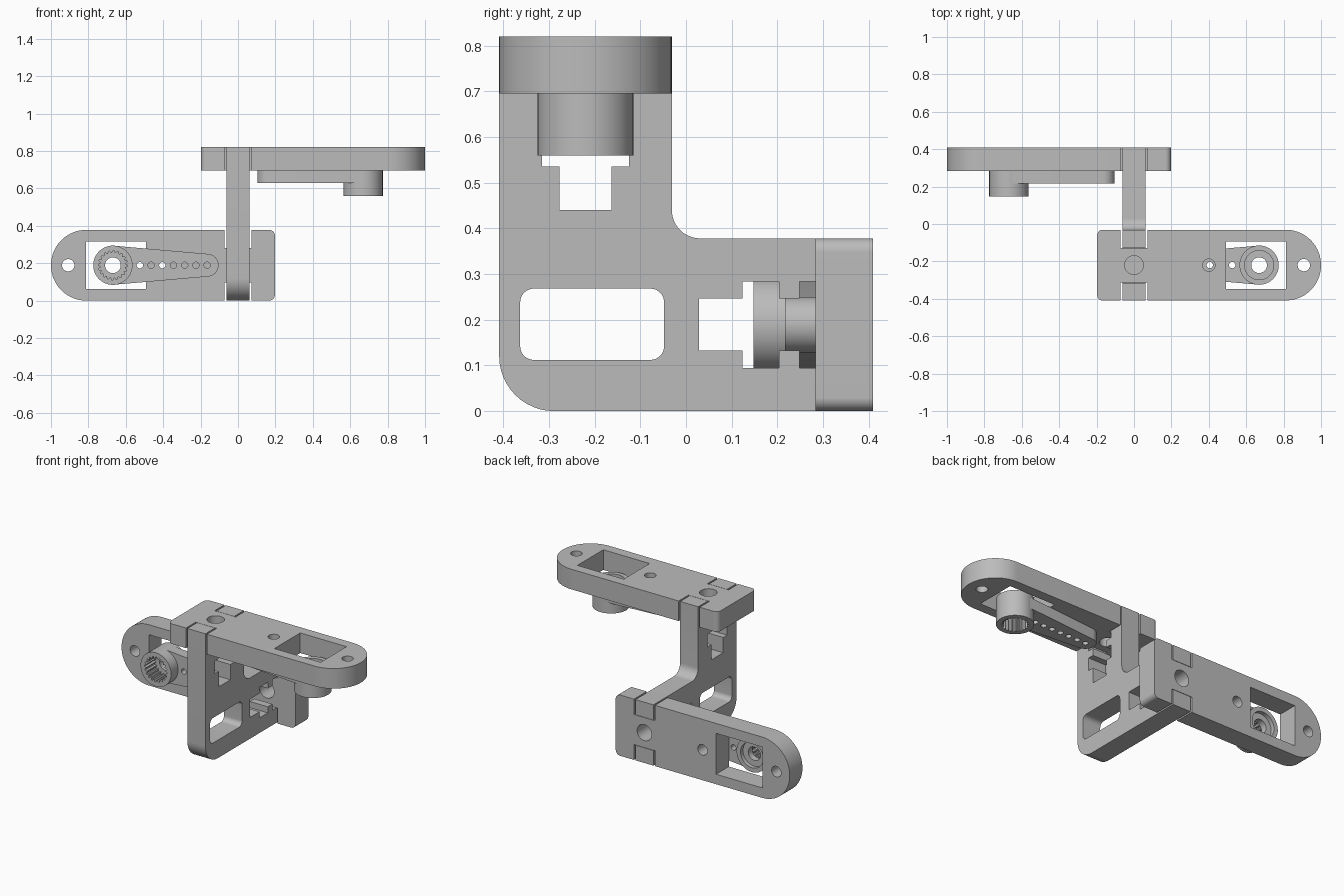
import bpy, bmesh
from math import cos, sin, pi, radians
from mathutils import Matrix, Vector

cube = bpy.data.objects.get("Cube")
if cube:
    bpy.data.objects.remove(cube, do_unlink=True)

grey = bpy.data.materials.new("plain grey plastic")
grey.use_nodes = True
grey.diffuse_color = (0.5, 0.5, 0.5, 1)
grey.node_tree.nodes["Principled BSDF"].inputs["Base Color"].default_value = (0.5, 0.5, 0.5, 1)


def arc(cx, r, start, end, n=24):
    return [(cx + r * cos(start + (end - start) * i / n),
             r * sin(start + (end - start) * i / n)) for i in range(n + 1)]


def circle(cx, r, n=40):
    return arc(cx, r, 0, 2 * pi, n)[:-1]


def rounded(corners, n=12):
    """Polygon whose corners (x, y, radius) are right angles, filleted where radius > 0."""
    out = []
    for i, (x, y, r) in enumerate(corners):
        p = Vector((x, y))
        if r == 0:
            out.append((x, y))
            continue
        a = (Vector(corners[i - 1][:2]) - p).normalized() * r
        b = (Vector(corners[(i + 1) % len(corners)][:2]) - p).normalized() * r
        centre = p + a + b
        for k in range(n + 1):
            t = pi / 2 * k / n
            out.append(tuple(centre - b * cos(t) - a * sin(t)))
    return out


def extrude(name, loops, low, high, frame):
    """Fill an outline with holes, extrude it from low to high and place it in a frame."""
    curve = bpy.data.curves.new(name, "CURVE")
    curve.dimensions = "2D"
    curve.fill_mode = "BOTH"
    curve.extrude = (high - low) / 2
    for loop in loops:
        spline = curve.splines.new("POLY")
        spline.points.add(len(loop) - 1)
        for point, (x, y) in zip(spline.points, loop):
            point.co = (x, y, 0, 1)
        spline.use_cyclic_u = True
    temp = bpy.data.objects.new(name + " outline", curve)
    bpy.context.collection.objects.link(temp)
    bpy.context.view_layer.update()
    mesh = bpy.data.meshes.new_from_object(
        temp.evaluated_get(bpy.context.evaluated_depsgraph_get()))
    bpy.data.objects.remove(temp, do_unlink=True)
    bpy.data.curves.remove(curve)

    bm = bmesh.new()
    bm.from_mesh(mesh)
    bmesh.ops.remove_doubles(bm, verts=bm.verts, dist=0.0001)
    bmesh.ops.recalc_face_normals(bm, faces=bm.faces)
    bmesh.ops.transform(bm, verts=bm.verts,
                        matrix=frame @ Matrix.Translation((0, 0, (low + high) / 2)))
    bm.to_mesh(mesh)
    bm.free()
    mesh.name = name
    mesh.materials.clear()
    mesh.materials.append(grey)
    obj = bpy.data.objects.new(name, mesh)
    bpy.context.collection.objects.link(obj)
    bpy.ops.object.select_all(action="DESELECT")
    obj.select_set(True)
    bpy.context.view_layer.objects.active = obj
    bpy.ops.object.shade_smooth_by_angle(angle=radians(30))
    return obj


# Bracket web: an L with a nut slot in each end
HALF = 0.189
TOP = 0.82
EDGE = 0.409
POST = -0.22
slot = [(0, .095), (.16, .095), (.16, .057), (.205, .057),
        (.205, .095), (.285, .095), (.285, .057), (.38, .057)]
path = [(d, -h) for d, h in slot] + [(d, h) for d, h in reversed(slot)]
web = [(-EDGE, 0, .12), (EDGE, 0, 0)]
web += [(EDGE - d, HALF + h, 0) for d, h in path]
web += [(EDGE, 2 * HALF, 0), (POST + HALF, 2 * HALF, .062), (POST + HALF, TOP, 0)]
web += [(POST - h, TOP - d, 0) for d, h in path]
web += [(-EDGE, TOP, 0)]
window = [(-.363, .112, .03), (-.048, .112, .03), (-.048, .268, .03), (-.363, .268, .03)]
web_frame = Matrix(((0, 0, 1, 0), (1, 0, 0, 0), (0, 1, 0, 0), (0, 0, 0, 1)))
extrude("bracket_web", [rounded(web), rounded(window)], -.062, .062, web_frame)


# Arm plate: round end, notched neck, window and bolt holes
NOTCH, NECK = .072, .093
lower = [(-.197, -HALF, .03), (-NOTCH, -HALF, 0), (-NOTCH, -NECK, 0),
         (NOTCH, -NECK, 0), (NOTCH, -HALF, 0), (1, -HALF, HALF - .0005)]
upper = [(x, -y, r) for x, y, r in reversed(lower)]
plate = [rounded(lower + upper, 20),
         [(.493, -.127), (.812, -.127), (.812, .127), (.493, .127)],
         circle(0, .05), circle(.4, .033), circle(.908, .033)]

# Servo horn: tapered arm with a row of holes, and a splined hub
HUB = .669
horn = [arc(HUB, .1045, -pi / 2, pi / 2) + arc(.165, .061, pi / 2, 3 * pi / 2),
        circle(HUB, .1)]
horn += [circle(.165 + .06 * i, .017, 16) for i in range(7)]
TEETH = 20
spline_loop = []
for i in range(TEETH * 4):
    r = .078 if i % 4 < 2 else .067
    a = 2 * pi * i / (TEETH * 4)
    spline_loop.append((HUB + r * cos(a), r * sin(a)))


def build_arm(prefix, frame):
    extrude(prefix + "_plate", plate, 0, .125, frame)
    extrude(prefix + "_horn", horn, -.067, 0, frame)
    rim = circle(HUB, .105, 48)
    extrude(prefix + "_hub_socket", [rim, spline_loop], -.136, -.04, frame)
    extrude(prefix + "_hub_floor", [rim, circle(HUB, .042)], -.04, 0, frame)
    extrude(prefix + "_hub_collar", [rim, circle(HUB, .078)], 0, .025, frame)


# One arm lies flat on top, the other stands upright at the back
build_arm("top_arm", Matrix.Translation((0, POST, TOP - .125)))
build_arm("back_arm", Matrix(((-1, 0, 0, 0), (0, 0, 1, EDGE - .125),
                              (0, 1, 0, HALF), (0, 0, 0, 1))))
